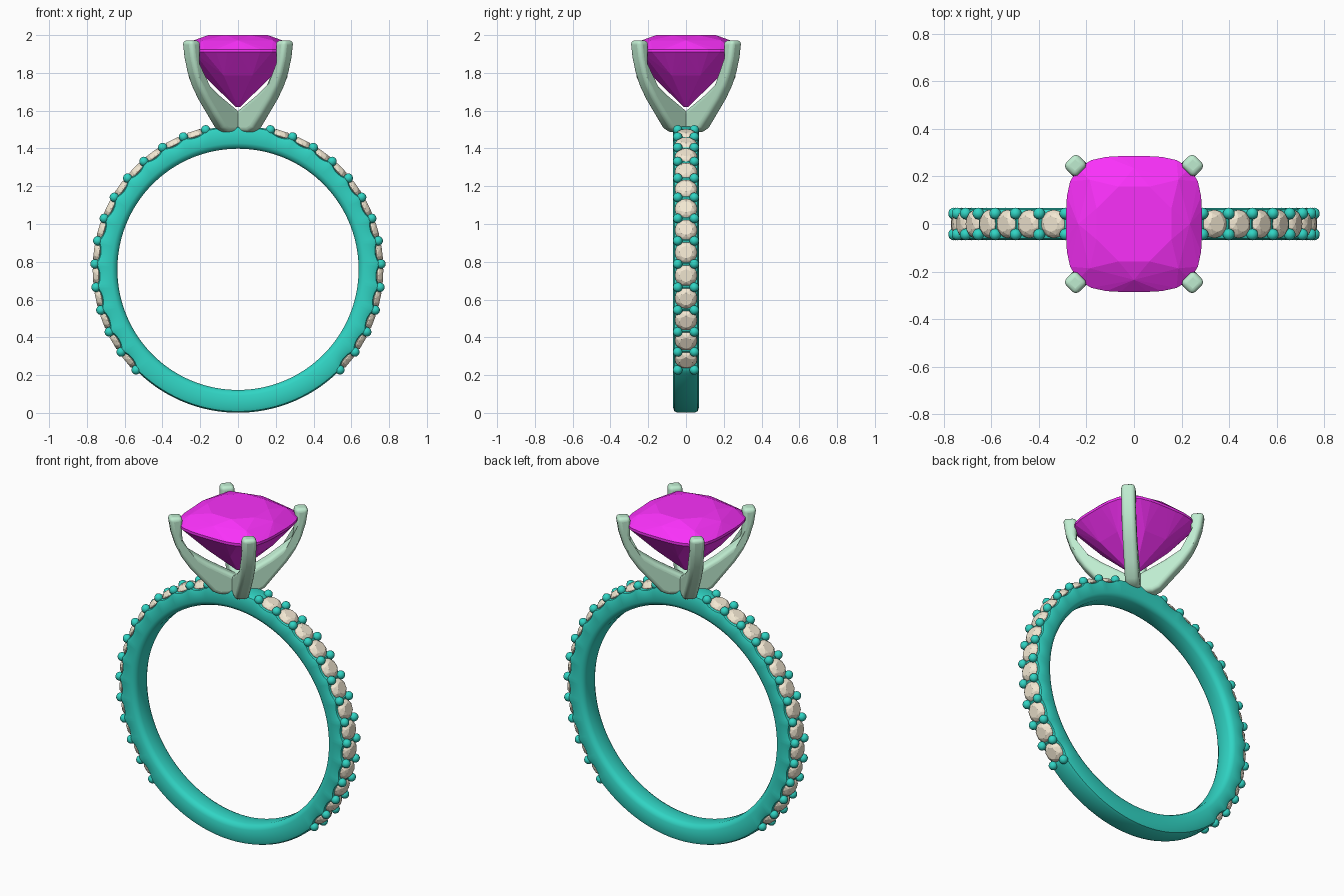
import bpy, bmesh
from math import sin, cos, pi, radians, degrees, atan2
from mathutils import Vector, Matrix

if "Cube" in bpy.data.objects:
    bpy.data.objects.remove(bpy.data.objects["Cube"])

CZ, R_OUT = 0.76, 0.759               # ring centre height, outer radius
E0, STEP, COUNT = -44.6, 9.35, 13     # pave start angle, spacing, stones per side
E1 = E0 + STEP * COUNT


def material(name, rgb):
    m = bpy.data.materials.new(name)
    m.diffuse_color = (*rgb, 1)
    m.use_nodes = True
    m.node_tree.nodes["Principled BSDF"].inputs["Base Color"].default_value = m.diffuse_color
    return m


def finish(name, bm, mat, smooth=None):
    bmesh.ops.recalc_face_normals(bm, faces=bm.faces[:])
    me = bpy.data.meshes.new(name)
    bm.to_mesh(me)
    bm.free()
    ob = bpy.data.objects.new(name, me)
    bpy.context.collection.objects.link(ob)
    me.materials.append(mat)
    if smooth:
        bpy.ops.object.select_all(action='DESELECT')
        ob.select_set(True)
        bpy.context.view_layer.objects.active = ob
        bpy.ops.object.shade_smooth_by_angle(angle=radians(smooth))
    return ob


def hull(bm, points):
    """Faceted convex stone from a cloud of points."""
    verts = [bm.verts.new(p) for p in points]
    res = bmesh.ops.convex_hull(bm, input=verts)
    junk = {g for g in res["geom_interior"] if isinstance(g, bmesh.types.BMVert)}
    bmesh.ops.delete(bm, geom=list(junk), context='VERTS')


def cushion(radius, z, n, power, phase=0.0):
    """Ring of points on a rounded square."""
    pts = []
    for i in range(n):
        a = 2 * pi * (i + phase) / n
        c, s = cos(a), sin(a)
        k = radius / (abs(c) ** power + abs(s) ** power) ** (1 / power)
        pts.append(Vector((c * k, s * k, z)))
    return pts


teal = material("band_teal", (0.03, 0.66, 0.55))
green = material("head_green", (0.52, 0.84, 0.63))
magenta = material("gem_magenta", (0.95, 0.03, 0.95))
beige = material("pave_beige", (0.90, 0.81, 0.65))

# Band: swept section whose outer edge is scalloped under the small stones
bm = bmesh.new()
N = 308
rings = []
for i in range(N):
    a = 2 * pi * i / N
    e = degrees(atan2(sin(a), abs(cos(a))))
    r = R_OUT
    if E0 < e < E1:
        r -= 0.022 * abs(sin(pi * (e - E0) / STEP)) ** 0.7
    half = [(0.04, 0.6385), (0.058, 0.648), (0.068, 0.668),
            (0.068, r - 0.025), (0.061, r - 0.007), (0.045, r)]
    section = half + [(-y, q) for y, q in reversed(half)]
    rings.append([bm.verts.new((q * cos(a), y, CZ + q * sin(a))) for y, q in section])
for i in range(N):
    p, q = rings[i], rings[(i + 1) % N]
    for j in range(len(p)):
        k = (j + 1) % len(p)
        bm.faces.new((p[j], p[k], q[k], q[j]))
finish("band", bm, teal, 40)

# Pave stones and their bead pairs, on both shoulders
stones, beads = bmesh.new(), bmesh.new()
for side in (1, -1):
    for k in range(COUNT + 1):
        e = radians(E0 + STEP * k)
        for y in (-0.044, 0.044):
            pos = (side * 0.758 * cos(e), y, CZ + 0.758 * sin(e))
            bmesh.ops.create_uvsphere(beads, u_segments=14, v_segments=9, radius=0.025,
                                      matrix=Matrix.Translation(pos))
        if k == COUNT:
            break
        e += radians(STEP / 2)
        out = Vector((side * cos(e), 0, sin(e)))
        rot = out.to_track_quat('Z', 'Y').to_matrix().to_4x4()
        place = Matrix.Translation(Vector((0, 0, CZ)) + out * 0.742) @ rot
        pts = (cushion(0.034, 0.027, 8, 2) + cushion(0.049, 0.018, 8, 2, 0.5)
               + cushion(0.059, 0.003, 16, 2) + cushion(0.059, -0.003, 16, 2)
               + [Vector((0, 0, -0.045))])
        hull(stones, [place @ p for p in pts])
finish("pave_stones", stones, beige)
finish("pave_beads", beads, teal, 60)

# Head: two crossing claw plates, each carrying a pair of opposite prongs
outer = [(0.105, 1.488), (0.145, 1.508), (0.205, 1.58), (0.272, 1.66), (0.318, 1.73),
         (0.350, 1.80), (0.374, 1.88), (0.388, 1.972)]
inner = [(0.312, 1.972), (0.314, 1.87), (0.308, 1.785), (0.17, 1.685)]
right = outer + inner
profile = right + [(0, 1.585)] + [(-x, z) for x, z in reversed(right)]
for name, ang in (("prong_pair_a", 45), ("prong_pair_b", 135)):
    bm = bmesh.new()
    face = bm.faces.new([bm.verts.new((x, -0.039, z)) for x, z in profile])
    res = bmesh.ops.extrude_face_region(bm, geom=[face])
    bmesh.ops.translate(bm, vec=(0, 0.078, 0),
                        verts=[v for v in res["geom"] if isinstance(v, bmesh.types.BMVert)])
    bmesh.ops.rotate(bm, verts=bm.verts[:], cent=(0, 0, 0),
                     matrix=Matrix.Rotation(radians(ang), 3, 'Z'))
    ob = finish(name, bm, green, 40)
    bev = ob.modifiers.new("rounding", 'BEVEL')
    bev.width, bev.segments = 0.022, 4
    bev.limit_method, bev.angle_limit = 'ANGLE', radians(50)

# Centre gem: cushion cut with table, crown, girdle and pavilion facets
bm = bmesh.new()
hull(bm, cushion(0.165, 2.0, 8, 2.4, 0.5) + cushion(0.235, 1.972, 8, 3)
     + cushion(0.286, 1.925, 32, 3.5) + cushion(0.286, 1.91, 32, 3.5)
     + cushion(0.19, 1.785, 8, 2.4, 0.5) + cushion(0.012, 1.62, 8, 2))
finish("center_gem", bm, magenta)
